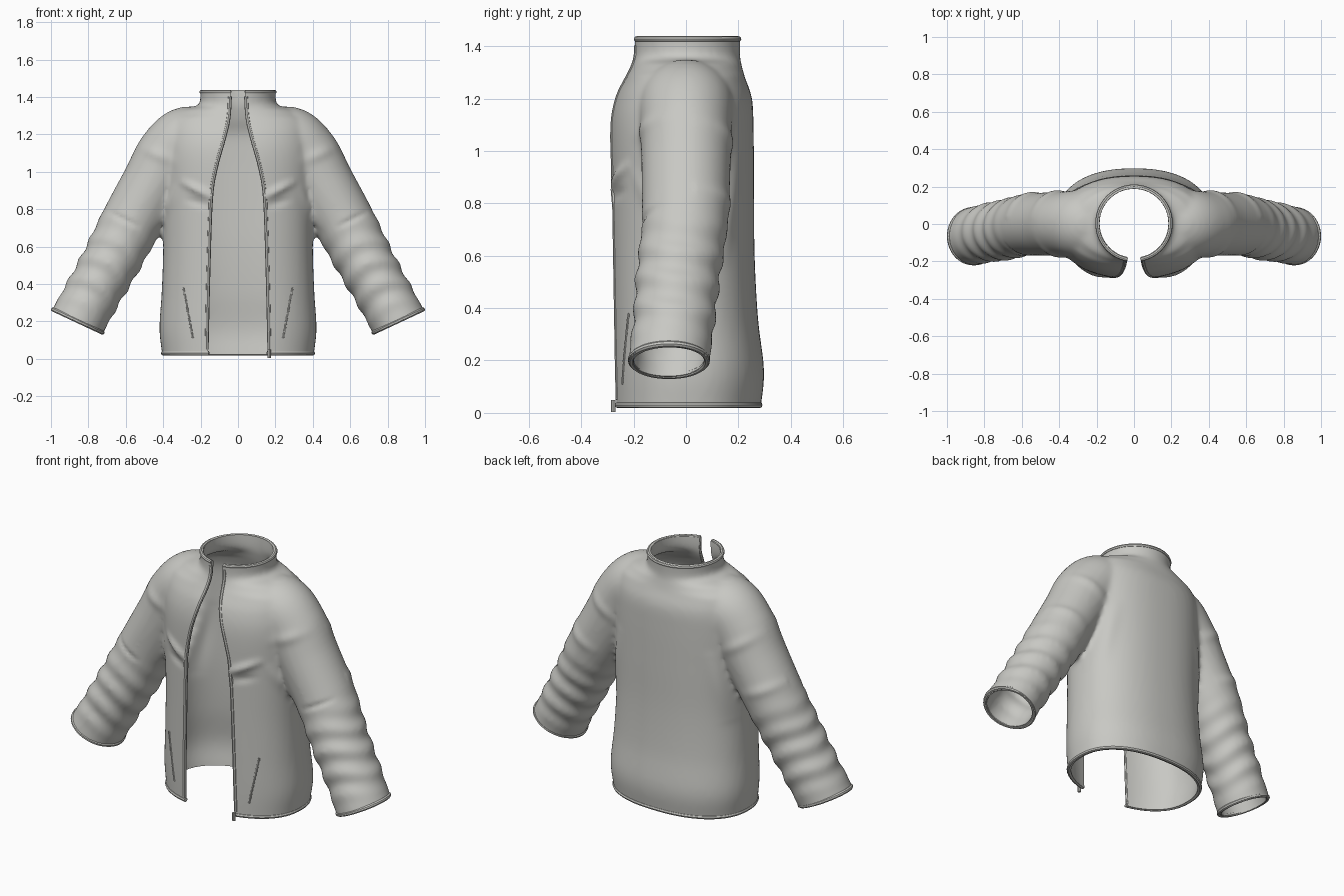
import bpy, bmesh
from math import sin, cos, pi, copysign
from mathutils import Vector
from mathutils.bvhtree import BVHTree

if "Cube" in bpy.data.objects:
    bpy.data.objects.remove(bpy.data.objects["Cube"])

cloth = bpy.data.materials.new("light grey cloth")
cloth.use_nodes = True
GREY = (0.58, 0.58, 0.55, 1)
cloth.diffuse_color = GREY
cloth.node_tree.nodes["Principled BSDF"].inputs["Base Color"].default_value = GREY


def spline(rows, steps):
    """Catmull-Rom curve through rows of equal length."""
    pts = [Vector(r) for r in rows]
    pts = [2 * pts[0] - pts[1]] + pts + [2 * pts[-1] - pts[-2]]
    out = []
    for a, b, c, d in zip(pts, pts[1:], pts[2:], pts[3:]):
        for i in range(steps):
            t = i / steps
            out.append(b + (c - a) * (t / 2) + (2 * a - 5 * b + 4 * c - d) * (t * t / 2)
                       + (3 * b - a - 3 * c + d) * (t ** 3 / 2))
    return out + [pts[-2]]


def loft(bm, rings):
    """Closed tube with capped ends."""
    loops = [[bm.verts.new(p) for p in ring] for ring in rings]
    n = len(loops[0])
    for lo, hi in zip(loops, loops[1:]):
        for i in range(n):
            bm.faces.new((lo[i], lo[(i + 1) % n], hi[(i + 1) % n], hi[i]))
    bm.faces.new(loops[0][::-1])
    bm.faces.new(loops[-1])


def new_object(name, bm):
    mesh = bpy.data.meshes.new(name)
    bm.to_mesh(mesh)
    obj = bpy.data.objects.new(name, mesh)
    bpy.context.collection.objects.link(obj)
    return obj


def bake(obj):
    """Replace the mesh with its modified version."""
    graph = bpy.context.evaluated_depsgraph_get()
    obj.data = bpy.data.meshes.new_from_object(obj.evaluated_get(graph))
    obj.modifiers.clear()


def smooth(obj):
    bpy.ops.object.select_all(action="DESELECT")
    obj.select_set(True)
    bpy.context.view_layer.objects.active = obj
    bpy.ops.object.shade_smooth_by_angle(angle=0.75)


# Torso and collar sections: height, half width, front, back
TORSO = [(-0.06, .40, -.28, .275), (.02, .405, -.28, .285), (.16, .42, -.282, .298),
         (.36, .408, -.285, .275), (.6, .40, -.288, .262), (.85, .405, -.29, .26),
         (1.08, .41, -.29, .258), (1.2, .40, -.268, .252), (1.28, .375, -.228, .225),
         (1.33, .31, -.205, .212), (1.355, .215, -.2, .207), (1.4, .202, -.198, .206),
         (1.45, .204, -.2, .208), (1.52, .204, -.2, .208)]
# Sleeve sections: centre, radius across, radius in depth
SLEEVE = [(.12, 0, 1.17, .12, .15), (.26, 0, 1.185, .167, .18), (.36, 0, 1.09, .18, .175),
          (.455, 0, .93, .17, .17), (.575, -.005, .72, .163, .165), (.68, -.03, .52, .155, .16),
          (.77, -.045, .36, .15, .156), (.86, -.065, .195, .15, .155), (.905, -.07, .1, .15, .155)]
CUFF = Vector((.86, -.065, .195))
CUFF_AXIS = Vector((.42, 0, -.9)).normalized()

bm = bmesh.new()
rings = []
for z, a, front, back in spline(TORSO, 5):
    power = 2 / (2.3 if z < 1.3 else 2)
    ring = []
    for i in range(64):
        c, s = cos(i * pi / 32), sin(i * pi / 32)
        ring.append((a * copysign(abs(c) ** power, c),
                     (front + back) / 2 + (back - front) / 2 * copysign(abs(s) ** power, s), z))
    rings.append(ring)
loft(bm, rings)

for side in (1, -1):
    path = spline(SLEEVE, 12)
    rings = []
    for k, row in enumerate(path):
        x, y, z, across, depth = row
        before, after = path[max(k - 1, 0)], path[min(k + 1, len(path) - 1)]
        tangent = Vector((after[0] - before[0], 0, after[2] - before[2])).normalized()
        ramp = max(0, min(1, (z - .22) * 9, (.75 - z) * 5))
        ring = []
        for i in range(40):
            ang = i * pi / 20
            # gathered ripples along the forearm
            r = 1 + .045 * ramp * sin(z * 57 + 1.3 * sin(ang + side * .5) + 1.2 * cos(2 * ang))
            u, v = across * r * cos(ang), depth * r * sin(ang)
            ring.append((side * (x - tangent.z * u), y + v, z + tangent.x * u))
        rings.append(ring)
    loft(bm, rings)
bmesh.ops.recalc_face_normals(bm, faces=bm.faces)

# Fuse torso and sleeves into one soft skin
jacket = new_object("jacket", bm)
bm.free()
fuse = jacket.modifiers.new("fuse", "REMESH")
fuse.mode = "VOXEL"
fuse.voxel_size = .014
relax = jacket.modifiers.new("relax", "SMOOTH")
relax.factor, relax.iterations = .5, 7
bake(jacket)

# Open the hem, neck and cuffs
bm = bmesh.new()
bm.from_mesh(jacket.data)
cuts = [((0, 0, .02), (0, 0, -1)), ((0, 0, 1.433), (0, -.02, 1)), (CUFF, CUFF_AXIS),
        ((-CUFF.x, CUFF.y, CUFF.z), (-CUFF_AXIS.x, 0, CUFF_AXIS.z))]
for point, normal in cuts:
    bmesh.ops.bisect_plane(bm, geom=bm.verts[:] + bm.edges[:] + bm.faces[:], dist=1e-5,
                           plane_co=point, plane_no=normal, clear_outer=True)

# Cloth folds: start, end (x, z), width, height, front or back
FOLDS = [((.13, .86), (.29, .94), .022, .016, -1), ((.16, .82), (.27, .85), .02, -.008, -1),
         ((.36, 1.06), (.5, 1.12), .03, .009, -1), ((.54, .71), (.68, .78), .014, -.009, -1),
         ((.34, .9), (.42, .72), .025, .009, -1), ((.36, 1.0), (.52, 1.1), .03, .009, 1),
         ((.3, .95), (.36, .6), .035, .009, 1), ((.5, .78), (.68, .86), .03, .009, 1)]
bm.normal_update()
for v in bm.verts:
    p = Vector((abs(v.co.x), v.co.z))
    lift = 0
    for a, b, width, height, facing in FOLDS:
        if v.co.y * facing > 0.03:
            a, b = Vector(a), Vector(b)
            t = max(0, min(1, (p - a).dot(b - a) / (b - a).length_squared))
            d = (p - a - (b - a) * t).length / width
            lift += height * 2.718 ** (-d * d) * (.35 + .65 * sin(pi * t))
    v.co += v.normal * lift
bm.to_mesh(jacket.data)
skin = BVHTree.FromBMesh(bm)
bm.free()

# Cloth thickness, then the front opening
thick = jacket.modifiers.new("thickness", "SOLIDIFY")
thick.thickness, thick.offset = .018, -1
EDGE = spline([(.165, -.1), (.16, .1), (.152, .45), (.138, .85), (.112, 1.02), (.068, 1.18),
               (.044, 1.29), (.036, 1.43), (.036, 1.55)], 5)
bm = bmesh.new()
outline = [(x, z) for x, z in EDGE] + [(-x, z) for x, z in reversed(EDGE)]
face = bm.faces.new([bm.verts.new((x, -.6, z)) for x, z in outline])
moved = bmesh.ops.extrude_face_region(bm, geom=[face])["geom"]
bmesh.ops.translate(bm, vec=(0, .52, 0), verts=[g for g in moved if isinstance(g, bmesh.types.BMVert)])
bmesh.ops.recalc_face_normals(bm, faces=bm.faces)
cutter = new_object("opening_cutter", bm)
cutter.hide_render = True
bm.free()
opening = jacket.modifiers.new("opening", "BOOLEAN")
opening.operation, opening.solver, opening.object = "DIFFERENCE", "EXACT", cutter
bake(jacket)
bpy.data.objects.remove(cutter)
jacket.data.materials.clear()
jacket.data.materials.append(cloth)
smooth(jacket)


def piping(name, points, radius, closed=False):
    """Round trim along a path."""
    curve = bpy.data.curves.new(name, "CURVE")
    curve.dimensions = "3D"
    curve.bevel_depth, curve.bevel_resolution, curve.use_fill_caps = radius, 2, True
    line = curve.splines.new("POLY")
    line.points.add(len(points) - 1)
    for p, co in zip(line.points, points):
        p.co = (*co, 1)
    line.use_cyclic_u = closed
    temp = bpy.data.objects.new(name + "_path", curve)
    bpy.context.collection.objects.link(temp)
    graph = bpy.context.evaluated_depsgraph_get()
    mesh = bpy.data.meshes.new_from_object(temp.evaluated_get(graph))
    bpy.data.objects.remove(temp)
    obj = bpy.data.objects.new(name, mesh)
    bpy.context.collection.objects.link(obj)
    mesh.materials.clear()
    mesh.materials.append(cloth)
    smooth(obj)


def on_front(x, z):
    return skin.ray_cast(Vector((x, -1, z)), Vector((0, 1, 0)))[0]


def around(z, gap):
    """Surface points at one height, leaving the front open."""
    pts = []
    for i in range(97):
        ang = -pi / 2 + gap + (2 * pi - 2 * gap) * i / 96
        out = Vector((cos(ang), sin(ang), 0))
        hit = skin.ray_cast(out + Vector((0, 0, z)), -out)[0]
        if hit:
            pts.append(hit - out * .006)
    return pts


piping("hem_trim", around(.03, .54), .012)
piping("collar_trim", around(1.427, .2), .011)

for side, label in ((1, "left"), (-1, "right")):
    # Front edge trim and pocket seam
    edge = [on_front(side * (x + .007), z) for x, z in EDGE if .025 < z < 1.428]
    piping(label + "_front_trim", [p + Vector((0, .006, 0)) for p in edge if p], .011)
    seam = [on_front(side * (.24 + .05 * i / 24 + .003 * (i % 2)), .11 + .27 * i / 24) for i in range(25)]
    piping(label + "_pocket_seam", [p for p in seam if p], .005)
    # Cuff trim
    across = Vector((-CUFF_AXIS.z, 0, CUFF_AXIS.x))
    ring = []
    for i in range(48):
        out = across * cos(i * pi / 24) + Vector((0, sin(i * pi / 24), 0))
        p = CUFF - CUFF_AXIS * .008 + out * .145
        ring.append((side * p.x, p.y, p.z))
    piping(label + "_cuff_trim", ring, .012, True)

# Loose zip end below the hem
piping("zip_end", [(.168, -.278, z) for z in (.004, .02, .05)], .009)
